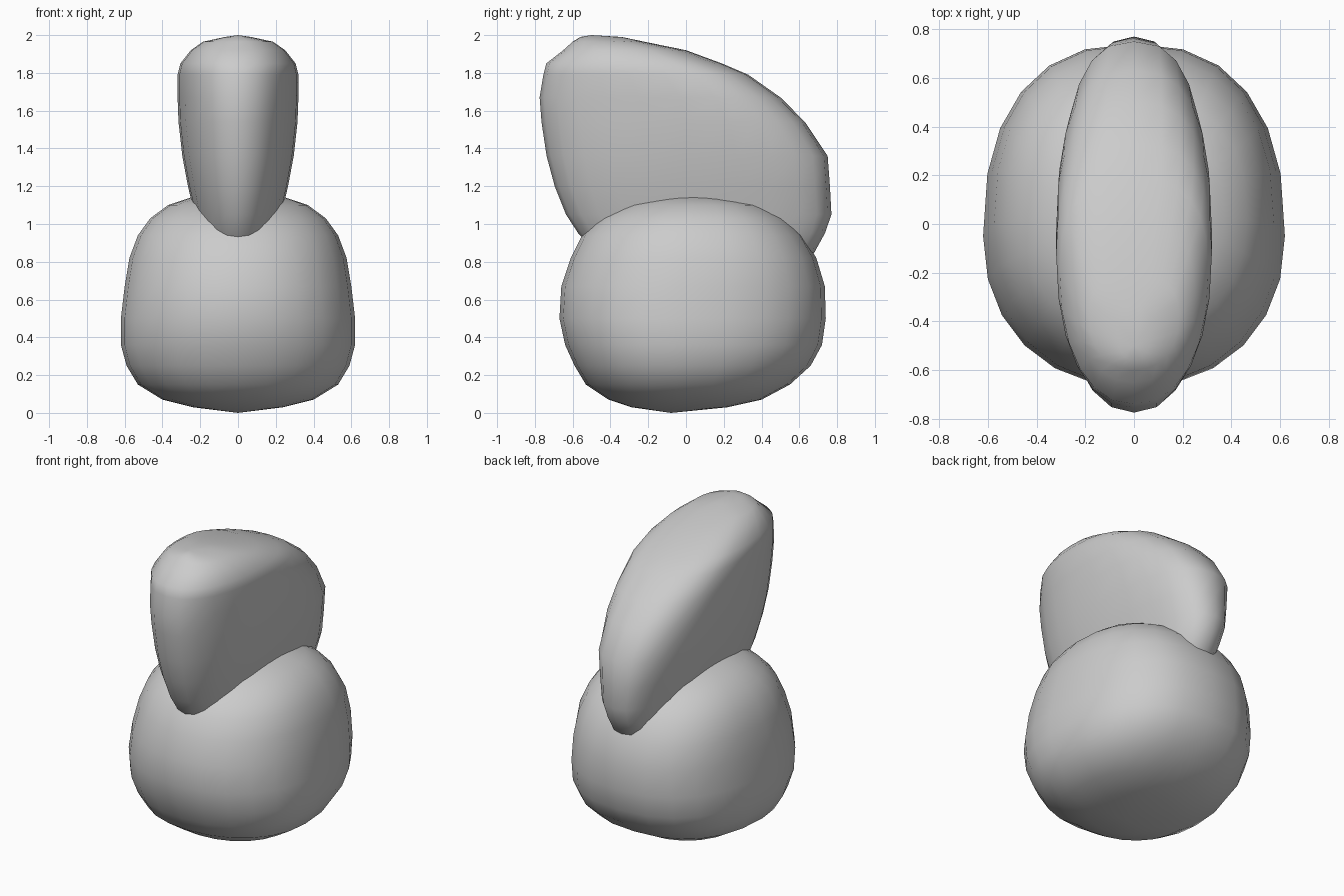
import bpy, bmesh
from math import sin, cos, pi

SIDES = 24


def power(v, e):
    return (abs(v) ** e) * (1 if v >= 0 else -1)


def loft(name, bottom, sections, top, n_front, n_back):
    """Stack rounded horizontal sections (z, y_front, y_back, y_widest, half_width)
    between two closing poles given as (y, z)."""
    bm = bmesh.new()
    rings = []
    for z, y0, y1, yc, w in sections:
        ring = []
        for i in range(SIDES):
            a = 2 * pi * i / SIDES
            n = n_back if sin(a) > 0 else n_front
            reach = y1 - yc if sin(a) > 0 else yc - y0
            x = w * power(cos(a), 2 / n)
            y = yc + reach * power(sin(a), 2 / n)
            ring.append(bm.verts.new((x, y, z)))
        rings.append(ring)
    low = bm.verts.new((0, *bottom))
    high = bm.verts.new((0, *top))
    for i in range(SIDES):
        j = (i + 1) % SIDES
        bm.faces.new((low, rings[0][j], rings[0][i]))
        bm.faces.new((high, rings[-1][i], rings[-1][j]))
        for a, b in zip(rings, rings[1:]):
            bm.faces.new((a[i], a[j], b[j], b[i]))
    bmesh.ops.recalc_face_normals(bm, faces=bm.faces)
    for f in bm.faces:
        f.smooth = True
    mesh = bpy.data.meshes.new(name)
    bm.to_mesh(mesh)
    bm.free()
    obj = bpy.data.objects.new(name, mesh)
    bpy.context.collection.objects.link(obj)
    return obj


# Rounded lower body
loft("rounded_base", (-0.08, 0.0), [
    (0.03, -0.29, 0.22, -0.05, 0.24),
    (0.07, -0.41, 0.40, -0.05, 0.40),
    (0.15, -0.53, 0.55, -0.05, 0.53),
    (0.25, -0.59, 0.66, -0.05, 0.59),
    (0.36, -0.64, 0.72, -0.05, 0.62),
    (0.50, -0.67, 0.74, -0.05, 0.62),
    (0.67, -0.66, 0.735, -0.03, 0.60),
    (0.82, -0.61, 0.69, 0.0, 0.575),
    (0.94, -0.55, 0.62, 0.0, 0.53),
    (1.03, -0.46, 0.53, 0.02, 0.465),
    (1.10, -0.34, 0.41, 0.03, 0.37),
    (1.14, -0.17, 0.23, 0.03, 0.25),
], (0.03, 1.155), 2.15, 2.4)

# Tapered upper wedge, sloping down to the back and sunk into the base
loft("upper_wedge", (0.1, 0.64), [
    (0.70, -0.28, 0.48, 0.08, 0.11),
    (0.85, -0.48, 0.68, 0.06, 0.18),
    (0.95, -0.57, 0.735, 0.04, 0.205),
    (1.05, -0.635, 0.77, 0.02, 0.23),
    (1.20, -0.695, 0.762, 0.0, 0.265),
    (1.36, -0.738, 0.75, 0.0, 0.295),
    (1.54, -0.765, 0.63, 0.0, 0.315),
    (1.67, -0.775, 0.50, -0.03, 0.32),
    (1.79, -0.755, 0.33, -0.12, 0.32),
    (1.85, -0.74, 0.19, -0.20, 0.305),
    (1.92, -0.65, 0.0, -0.29, 0.25),
    (1.965, -0.60, -0.22, -0.38, 0.185),
    (1.99, -0.56, -0.34, -0.44, 0.07),
], (-0.5, 2.0), 2.2, 2.6)
